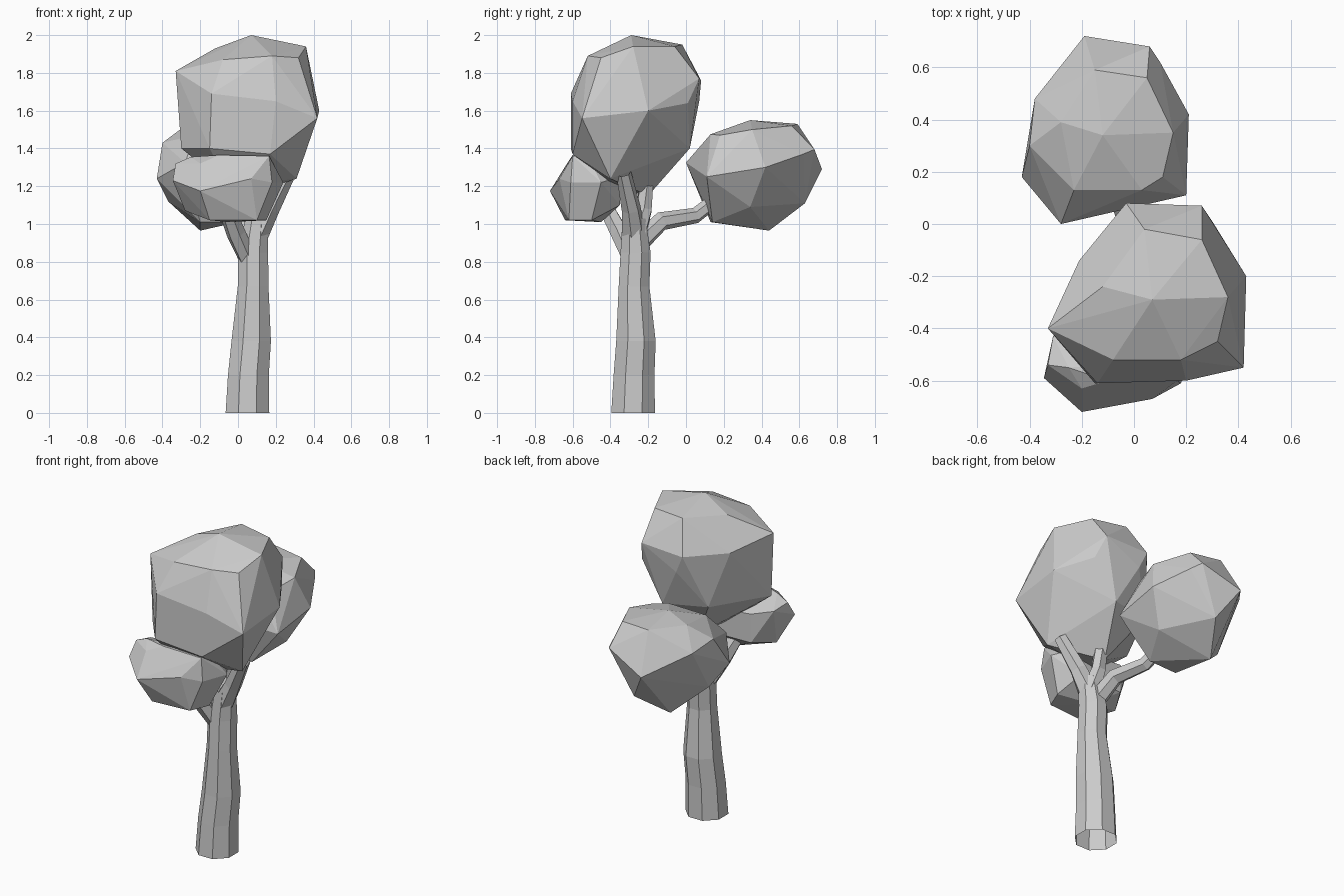
import bpy, bmesh, math
from mathutils import Vector, Matrix

cube = bpy.data.objects.get("Cube")
if cube:
    bpy.data.objects.remove(cube, do_unlink=True)

grey = bpy.data.materials.new("plain grey")
grey.use_nodes = True
colour = (0.6, 0.6, 0.6, 1)
grey.diffuse_color = colour
grey.node_tree.nodes["Principled BSDF"].inputs["Base Color"].default_value = colour


def finish(bm, name):
    """Turn the bmesh into a flat shaded object."""
    bmesh.ops.recalc_face_normals(bm, faces=bm.faces)
    mesh = bpy.data.meshes.new(name)
    bm.to_mesh(mesh)
    bm.free()
    mesh.materials.append(grey)
    obj = bpy.data.objects.new(name, mesh)
    bpy.context.scene.collection.objects.link(obj)
    return obj


def clump(name, corners):
    """Faceted leaf clump wrapped around a few corner points."""
    bm = bmesh.new()
    for p in corners:
        bm.verts.new(p)
    bmesh.ops.convex_hull(bm, input=bm.verts)
    spare = [v for v in bm.verts if not v.link_faces]
    bmesh.ops.delete(bm, geom=spare, context='VERTS')
    bmesh.ops.dissolve_limit(bm, angle_limit=math.radians(3),
                             verts=bm.verts, edges=bm.edges)
    return finish(bm, name)


def limb(name, path, sides, upright=False):
    """Open faceted tube through (x, y, z, radius) points."""
    bm = bmesh.new()
    points = [Vector(p[:3]) for p in path]
    rings = []
    for i, p in enumerate(path):
        way = points[min(i + 1, len(path) - 1)] - points[max(i - 1, 0)]
        rot = Matrix.Identity(3) if upright else way.to_track_quat('Z', 'Y').to_matrix()
        ring = []
        for k in range(sides):
            a = math.tau * (k + .5) / sides
            offset = rot @ Vector((math.cos(a), math.sin(a), 0)) * p[3]
            ring.append(bm.verts.new(points[i] + offset))
        rings.append(ring)
    for lower, upper in zip(rings, rings[1:]):
        for k in range(sides):
            n = (k + 1) % sides
            bm.faces.new((lower[k], lower[n], upper[n], upper[k]))
    return finish(bm, name)


# Leaves, each from crown to underside
clump("top_leaves", [
    (.07, -.29, 2), (-.12, -.24, 1.93), (.36, -.28, 1.94), (.04, -.02, 1.95),
    (.26, -.06, 1.94), (-.08, -.52, 1.87), (.18, -.52, 1.89), (.32, -.45, 1.88),
    (-.33, -.4, 1.81), (-.21, -.14, 1.75), (-.03, .08, 1.76), (.26, .07, 1.77),
    (.02, .07, 1.65), (.3, .01, 1.64), (.43, -.2, 1.6), (.42, -.55, 1.56),
    (.2, -.6, 1.65), (-.14, -.61, 1.69), (-.3, -.42, 1.4), (-.15, -.61, 1.4),
    (.17, -.6, 1.37), (.31, -.4, 1.24), (.05, -.2, 1.15), (-.05, -.43, 1.2),
    (.15, .02, 1.4), (-.12, -.05, 1.42)])
clump("back_leaves", [
    (-.12, .34, 1.55), (.05, .56, 1.52), (-.15, .59, 1.53), (.15, .35, 1.5),
    (.11, .18, 1.47), (.03, .13, 1.475), (-.23, .13, 1.47), (-.28, .39, 1.52),
    (-.4, .3, 1.43), (-.38, .48, 1.4), (-.43, .18, 1.24), (-.19, .72, 1.29),
    (.06, .68, 1.395), (.1, .62, 1.37), (.21, .42, 1.3), (.2, .11, 1.25),
    (-.28, 0, 1.325), (-.37, .3, 1.12), (-.2, .44, .965), (.1, .34, 1.09),
    (-.08, .63, 1.11), (0, .14, 1.01), (-.2, .13, 1.01)])
clump("front_leaves", [
    (-.1, -.6, 1.365), (.165, -.6, 1.36), (.165, -.52, 1.36), (-.25, -.55, 1.355),
    (-.2, -.63, 1.32), (-.33, -.54, 1.32), (-.31, -.43, 1.3), (-.345, -.59, 1.23),
    (-.2, -.72, 1.175), (.07, -.67, 1.24), (.18, -.61, 1.22), (.24, -.45, 1.22),
    (-.15, -.64, 1.02), (.1, -.62, 1.02), (.15, -.5, 1.02), (-.05, -.45, 1.01),
    (.1, -.35, 1.1), (-.2, -.36, 1.1), (.15, -.35, 1.25), (-.2, -.36, 1.28),
    (-.28, -.5, 1.07)])

# Trunk and branches
limb("trunk", [(.05, -.28, 0, .125), (.055, -.275, .2, .117), (.07, -.265, .38, .113),
               (.08, -.275, .67, .088), (.08, -.267, .85, .086),
               (.1, -.275, 1.03, .066)], 8, upright=True)
limb("middle_branch", [(.1, -.265, .95, .06), (.08, -.22, 1.08, .045),
                       (.07, -.21, 1.25, .04)], 6)
limb("left_branch", [(.1, -.28, .95, .065), (.17, -.29, 1.08, .052),
                     (.27, -.33, 1.27, .04)], 6)
limb("front_branch", [(.05, -.29, .82, .05), (-.01, -.35, .95, .052),
                      (-.06, -.42, 1.08, .045)], 6)
limb("back_branch", [(.07, -.25, .9, .055), (.03, -.13, 1.015, .05),
                     (-.04, .05, 1.045, .042), (-.08, .16, 1.13, .038)], 6)
